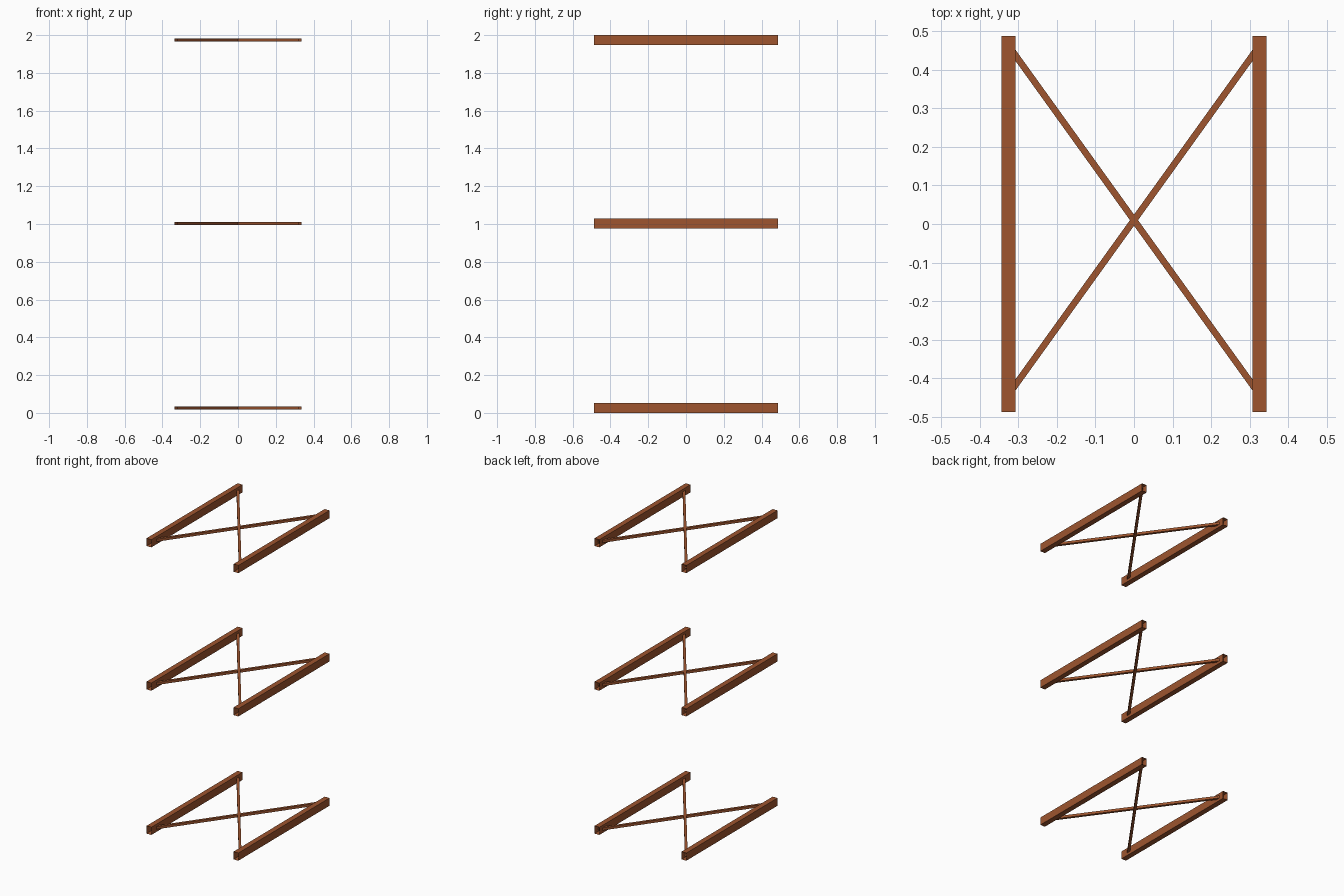
import bpy, bmesh
from mathutils import Matrix, Vector

if "Cube" in bpy.data.objects:
    bpy.data.objects.remove(bpy.data.objects["Cube"])

wood = bpy.data.materials.new("sienna_wood")
wood.diffuse_color = (0.342, 0.091, 0.028, 1)
wood.use_nodes = True
wood.node_tree.nodes["Principled BSDF"].inputs["Base Color"].default_value = wood.diffuse_color


def tube(name, a, b, width, height):
    """Open-ended square tube running level from a to b."""
    a, b = Vector(a), Vector(b)
    d = (b - a).normalized()
    side = Vector((-d.y, d.x, 0))
    rot = Matrix((side, d, Vector((0, 0, 1)))).transposed().to_4x4()
    bm = bmesh.new()
    bmesh.ops.create_cube(bm, size=1)
    ends = [f for f in bm.faces if abs(f.normal.y) > 0.9]
    bmesh.ops.delete(bm, geom=ends, context='FACES')
    size = Matrix.Diagonal((width, (b - a).length, height, 1))
    bm.transform(Matrix.Translation((a + b) / 2) @ rot @ size)
    me = bpy.data.meshes.new(name)
    bm.to_mesh(me)
    bm.free()
    me.materials.append(wood)
    ob = bpy.data.objects.new(name, me)
    bpy.context.collection.objects.link(ob)


# three identical levels: two side rails and a crossed pair of braces
for level, z in (("bottom", 0.026), ("middle", 1.003), ("top", 1.974)):
    for side, s in (("left", -1), ("right", 1)):
        tube(f"{level}_{side}_rail", (s * 0.326, -0.488, z), (s * 0.326, 0.488, z), 0.036, 0.052)
        tube(f"{level}_{side}_brace", (s * 0.328, -0.446, z),
             (-s * 0.328, 0.466, z), 0.017, 0.017)
